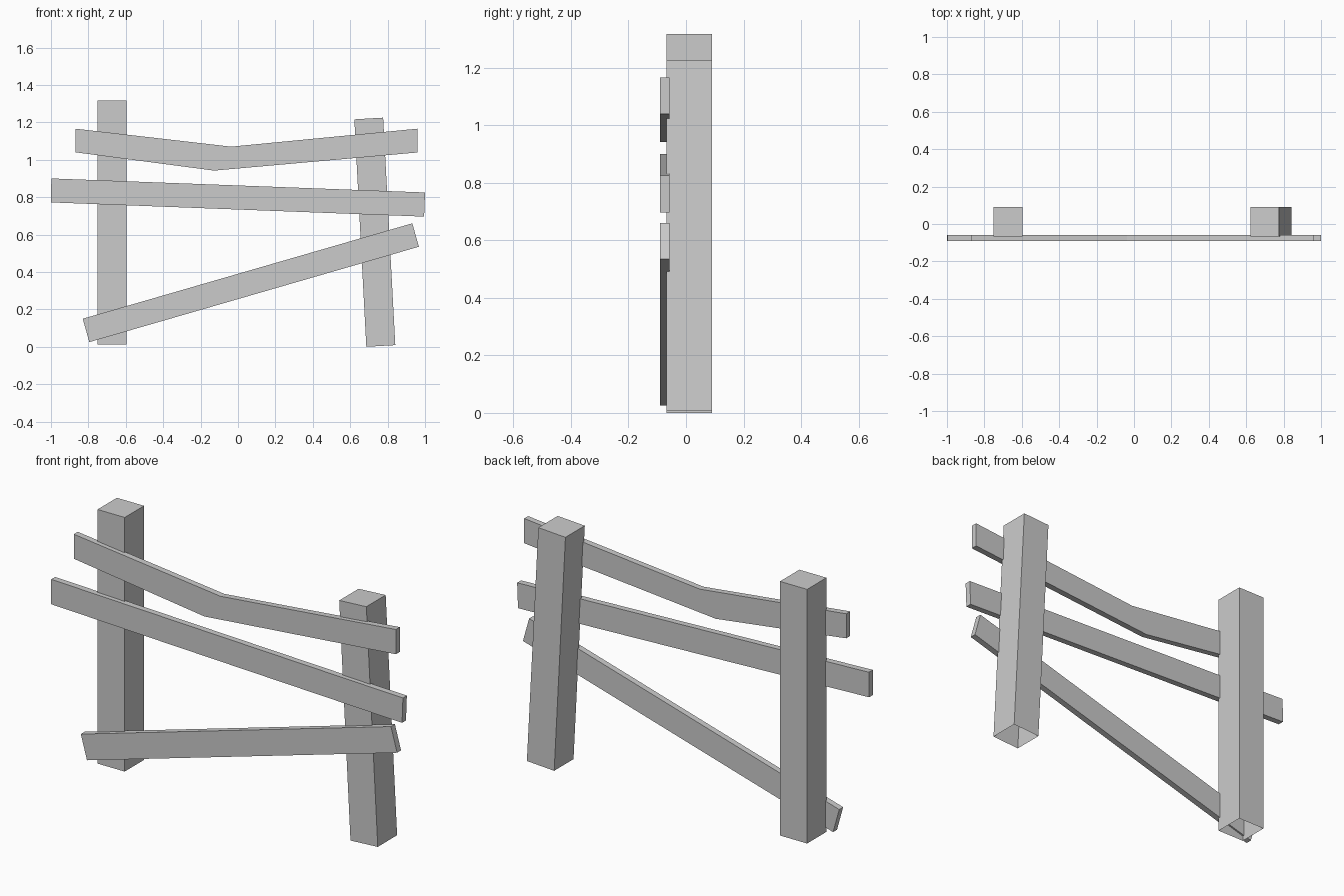
import bpy, bmesh

if "Cube" in bpy.data.objects:
    bpy.data.objects.remove(bpy.data.objects["Cube"])


def prism(name, profile, y0, y1, open_bottom=False):
    """Extrude a front (x, z) outline, listed anticlockwise, from y0 to y1."""
    bm = bmesh.new()
    front = [bm.verts.new((x, y0, z)) for x, z in profile]
    back = [bm.verts.new((x, y1, z)) for x, z in profile]
    bm.faces.new(front)
    bm.faces.new(back[::-1])
    n = len(profile)
    for i in range(n):
        if open_bottom and i == 0:
            continue
        j = (i + 1) % n
        bm.faces.new((front[j], front[i], back[i], back[j]))
    mesh = bpy.data.meshes.new(name)
    bm.to_mesh(mesh)
    bm.free()
    obj = bpy.data.objects.new(name, mesh)
    bpy.context.collection.objects.link(obj)
    return obj


# Upright posts, hollow underneath
posts = {
    "left_post": [(-0.751, 0.011), (-0.597, 0.011), (-0.597, 1.316), (-0.751, 1.316)],
    "right_post": [(0.686, 0.0), (0.841, 0.009), (0.776, 1.225), (0.622, 1.216)],
}
for name, outline in posts.items():
    prism(name, outline, -0.067, 0.09, open_bottom=True)

# Rails nailed on the front: sagging, tilted and fallen
rails = {
    "top_rail": [(-0.87, 1.04), (-0.128, 0.942), (0.96, 1.039),
                 (0.96, 1.166), (-0.037, 1.07), (-0.87, 1.166)],
    "middle_rail": [(-1.0, 0.772), (0.995, 0.696), (1.0, 0.825), (-0.998, 0.9)],
    "lower_rail": [(-0.795, 0.025), (0.967, 0.535), (0.932, 0.66), (-0.83, 0.15)],
}
for name, outline in rails.items():
    prism(name, outline, -0.09, -0.058)
